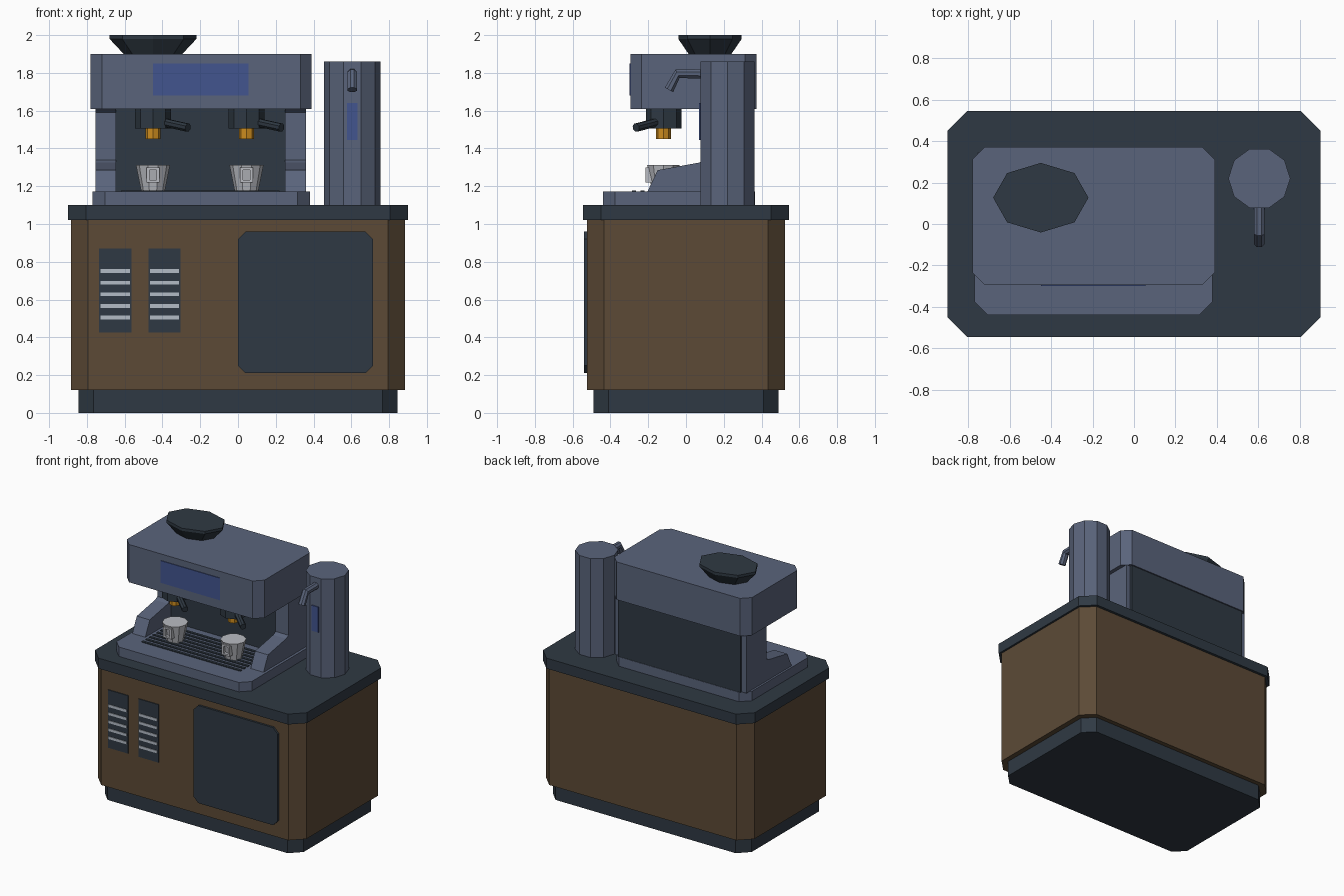
import bpy
import bmesh
import math
from mathutils import Vector

if "Cube" in bpy.data.objects:
    bpy.data.objects.remove(bpy.data.objects["Cube"], do_unlink=True)


def material(name, hex_code):
    srgb = [int(hex_code[i:i + 2], 16) / 255 for i in (0, 2, 4)]
    lin = [c / 12.92 if c <= 0.04045 else ((c + 0.055) / 1.055) ** 2.4 for c in srgb]
    m = bpy.data.materials.new(name)
    m.use_nodes = True
    m.diffuse_color = (*lin, 1)
    m.node_tree.nodes["Principled BSDF"].inputs["Base Color"].default_value = (*lin, 1)
    return m


WOOD = material("brown_wood", "5C4A36")
DARK = material("dark_slate", "2F3943")
STEEL = material("blue_grey_steel", "5A647B")
BLUE = material("display_blue", "42558F")
AMBER = material("amber_brass", "CC8C1E")
SILVER = material("pale_silver", "B4BCC6")
CUP = material("cup_grey", "BABCC2")


def finish(name, bm, mat):
    bmesh.ops.recalc_face_normals(bm, faces=bm.faces)
    mesh = bpy.data.meshes.new(name)
    bm.to_mesh(mesh)
    bm.free()
    mesh.materials.append(mat)
    ob = bpy.data.objects.new(name, mesh)
    bpy.context.collection.objects.link(ob)
    return ob


def loft(name, rings, mat):
    """Join rings of points with quads and cap both ends."""
    bm = bmesh.new()
    loops = [[bm.verts.new(p) for p in ring] for ring in rings]
    n = len(loops[0])
    for a, b in zip(loops, loops[1:]):
        for i in range(n):
            j = (i + 1) % n
            bm.faces.new((a[i], a[j], b[j], b[i]))
    bm.faces.new(loops[0][::-1])
    bm.faces.new(loops[-1])
    return finish(name, bm, mat)


def octagon(u0, u1, v0, v1, c):
    if c == 0:
        return [(u0, v0), (u1, v0), (u1, v1), (u0, v1)]
    return [(u0 + c, v0), (u1 - c, v0), (u1, v0 + c), (u1, v1 - c),
            (u1 - c, v1), (u0 + c, v1), (u0, v1 - c), (u0, v0 + c)]


def block(name, x, y, z, mat, c=0):
    """Box whose vertical corners are cut by c."""
    plan = octagon(*x, *y, c)
    return loft(name, [[(u, v, h) for u, v in plan] for h in z], mat)


def plate(name, x, z, y, mat, c=0):
    """Front-facing panel whose corners are cut by c."""
    plan = octagon(*x, *z, c)
    return loft(name, [[(u, d, v) for u, v in plan] for d in y], mat)


def turned(name, centre, profile, mat, sides, squash=1, spin=0):
    """Faceted solid from (radius, height) pairs."""
    angles = [spin + math.tau * i / sides for i in range(sides)]
    rings = [[(centre[0] + r * math.cos(a), centre[1] + r * squash * math.sin(a), z)
              for a in angles] for r, z in profile]
    return loft(name, rings, mat)


def tube(name, path, radius, mat, sides=8):
    pts = [Vector(p) for p in path]
    rings = []
    for i, p in enumerate(pts):
        d = (pts[min(i + 1, len(pts) - 1)] - pts[max(i - 1, 0)]).normalized()
        side = d.cross(Vector((0, 0, 1))).normalized()
        up = side.cross(d)
        rings.append([p + radius * (side * math.cos(a) + up * math.sin(a))
                      for a in (math.tau * (k + 0.5) / sides for k in range(sides))])
    return loft(name, rings, mat)


# Cabinet
block("plinth", (-0.845, 0.845), (-0.49, 0.49), (0, 0.12), DARK, 0.08)
block("cabinet_body", (-0.885, 0.885), (-0.525, 0.525), (0.12, 1.02), WOOD, 0.09)
block("countertop", (-0.9, 0.9), (-0.545, 0.545), (1.02, 1.10), DARK, 0.095)
plate("cabinet_door", (0, 0.715), (0.21, 0.96), (-0.54, -0.52), DARK, 0.04)

# Vents with pale slats
for x in (-0.65, -0.39):
    plate("vent_panel", (x - 0.085, x + 0.085), (0.425, 0.87), (-0.531, -0.523), DARK)
    for i in range(5):
        z = 0.505 + i * 0.0615
        plate("vent_slat", (x - 0.077, x + 0.077), (z - 0.01, z + 0.01),
              (-0.535, -0.529), SILVER)

# Machine base and drip grate
block("machine_base", (-0.77, 0.38), (-0.44, 0.365), (1.10, 1.172), STEEL, 0.065)
for i in range(8):
    y = -0.275 + i * 0.045
    block("grate_bar", (-0.62, 0.22), (y - 0.01, y + 0.01), (1.17, 1.178), DARK)

# Side panels with forward arms, and the dark centre
arm = [(-0.205, 1.17), (-0.15, 1.285), (0.07, 1.325), (0.1, 1.34), (0.1, 1.59),
       (0.07, 1.61), (0.345, 1.61), (0.345, 1.17)]
for name, x0 in (("right_side_panel", -0.755), ("left_side_panel", 0.25)):
    loft(name, [[(x, y, z) for y, z in arm] for x in (x0, x0 + 0.11)], STEEL)
block("centre_panel", (-0.645, 0.25), (0.11, 0.34), (1.17, 1.61), DARK)
block("back_panel", (-0.715, 0.325), (0.33, 0.362), (1.17, 1.61), DARK)

# Head, display and bean hopper
block("machine_head", (-0.78, 0.39), (-0.295, 0.372), (1.61, 1.9), STEEL, 0.06)
plate("display", (-0.45, 0.055), (1.68, 1.85), (-0.3, -0.293), BLUE)
turned("bean_hopper", (-0.45, 0.127), [(0.155, 1.9), (0.23, 1.98), (0.23, 2.0)],
       DARK, 8, 0.73)

# Brew groups and cups
for x in (-0.45, 0.045):
    turned("brew_group", (x, -0.118), [(0.095, 1.505), (0.095, 1.61)], DARK, 8)
    tube("group_handle", [(x + 0.05, -0.15, 1.54), (x + 0.185, -0.265, 1.51)], 0.023, DARK)
    turned("spout", (x, -0.12), [(0.04, 1.45), (0.04, 1.51)], AMBER, 8)
    turned("cup", (x, -0.12), [(0.062, 1.172), (0.09, 1.312)], CUP, 10)
    # Square handle loop
    for dx in (-0.027, 0.027):
        block("cup_handle_side", (x + dx - 0.008, x + dx + 0.008), (-0.215, -0.17),
              (1.22, 1.3), CUP)
    for z in (1.22, 1.287):
        block("cup_handle_bar", (x - 0.035, x + 0.035), (-0.215, -0.17), (z, z + 0.013), CUP)

# Water tower with tap
turned("water_tower", (0.605, 0.22), [(0.15, 1.1), (0.15, 1.86)], STEEL, 10)
plate("tower_display", (0.577, 0.633), (1.445, 1.64), (0.07, 0.079), BLUE)
tube("tap", [(0.605, 0.09, 1.795), (0.605, -0.045, 1.795), (0.605, -0.09, 1.71)],
     0.027, STEEL)
